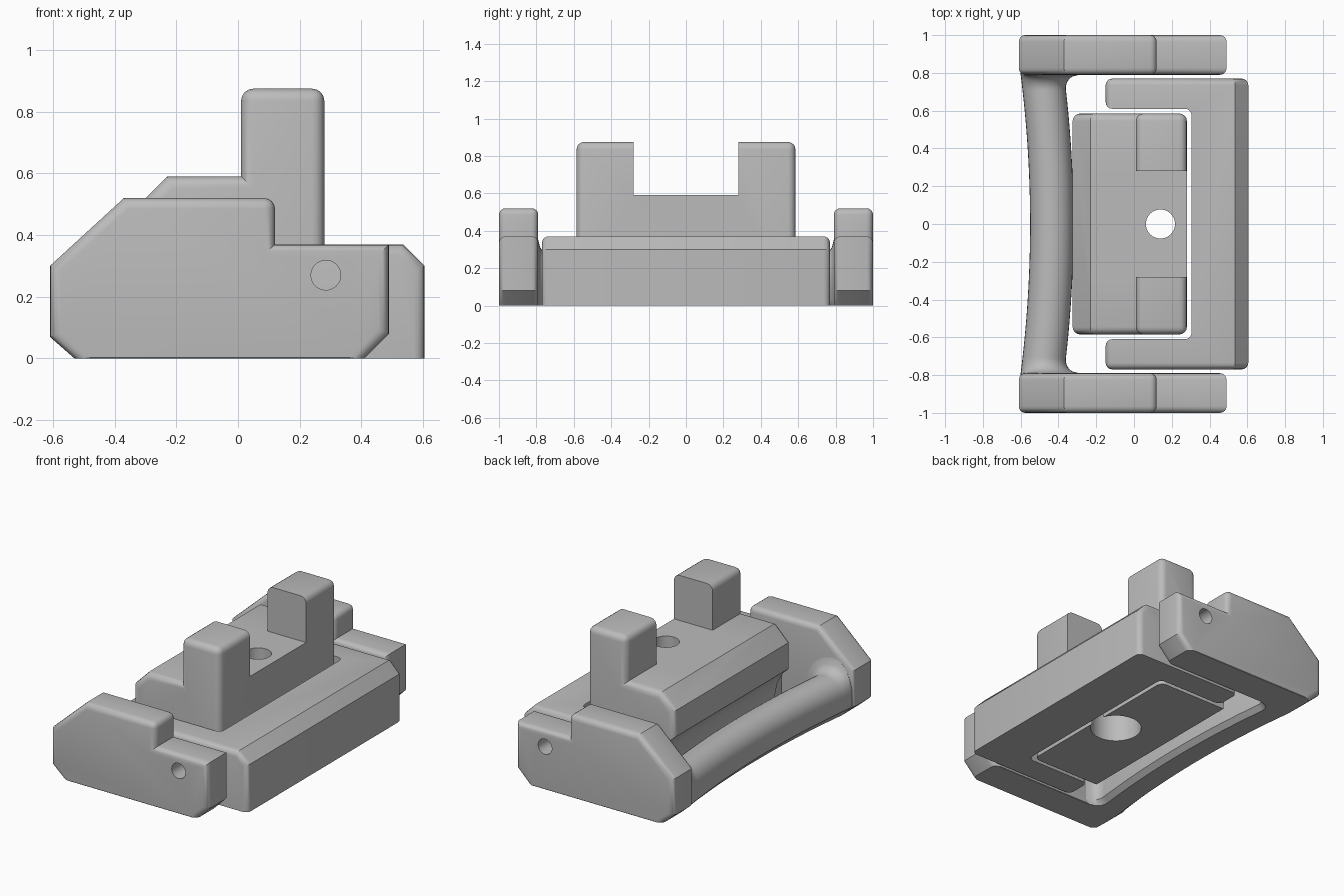
import bpy, bmesh
from math import cos, sin, pi, radians, sqrt

cube = bpy.data.objects.get("Cube")
if cube:
    bpy.data.objects.remove(cube)

grey = bpy.data.materials.new("plain grey")
grey.use_nodes = True
colour = (0.5, 0.5, 0.5, 1)
grey.diffuse_color = colour
grey.node_tree.nodes["Principled BSDF"].inputs["Base Color"].default_value = colour


def finish(name, bm):
    bmesh.ops.recalc_face_normals(bm, faces=bm.faces)
    mesh = bpy.data.meshes.new(name)
    bm.to_mesh(mesh)
    bm.free()
    ob = bpy.data.objects.new(name, mesh)
    bpy.context.collection.objects.link(ob)
    mesh.materials.append(grey)
    return ob


def activate(ob):
    bpy.ops.object.select_all(action='DESELECT')
    ob.select_set(True)
    bpy.context.view_layer.objects.active = ob


def smooth(ob):
    activate(ob)
    bpy.ops.object.shade_smooth_by_angle(angle=radians(32))


def prism(points, place, lo, hi):
    """Extrude an outline from lo to hi; place maps (u, v, depth) to xyz."""
    bm = bmesh.new()
    a = [bm.verts.new(place(u, v, lo)) for u, v in points]
    b = [bm.verts.new(place(u, v, hi)) for u, v in points]
    bm.faces.new(a)
    bm.faces.new(b)
    for i in range(len(a)):
        j = (i + 1) % len(a)
        bm.faces.new((a[i], a[j], b[j], b[i]))
    bmesh.ops.recalc_face_normals(bm, faces=bm.faces)
    return bm


def bevel(bm, rule, width, segments=4):
    edges = [e for e in bm.edges if rule(e.verts[0].co, e.verts[1].co)]
    bmesh.ops.bevel(bm, geom=edges, offset=width, segments=segments,
                    profile=0.5, affect='EDGES', clamp_overlap=True)


def cut(ob, cutter):
    activate(ob)
    mod = ob.modifiers.new("cut", 'BOOLEAN')
    mod.operation = 'DIFFERENCE'
    mod.solver = 'EXACT'
    mod.object = cutter
    bpy.ops.object.modifier_apply(modifier=mod.name)
    bpy.data.objects.remove(cutter)


def cylinder(radius, place, lo, hi):
    ring = [(radius * cos(2 * pi * i / 40), radius * sin(2 * pi * i / 40)) for i in range(40)]
    return finish("hole_cutter", prism(ring, place, lo, hi))


def near(a, b):
    return abs(a - b) < 0.001


def side(u, v, d):
    return (u, d, v)


def flat(u, v, d):
    return (u, v, d)


# End plates of the handle, with stepped tops and pivot holes
plate = [(-0.53, 0), (-0.61, 0.07), (-0.61, 0.3), (-0.37, 0.52), (0.12, 0.52),
         (0.12, 0.37), (0.49, 0.37), (0.49, 0.08), (0.41, 0)]
for name, s in (("front_end_plate", -1), ("back_end_plate", 1)):
    bm = prism(plate, side, s * 0.79, s)

    def plate_edges(a, b):
        if near(a.y, b.y):
            return max(a.z, b.z) > 0.01
        return near(a.x, 0.12) and near(a.z, 0.52)
    bevel(bm, plate_edges, 0.035)
    bevel(bm, lambda a, b: near(a.z, 0) and near(b.z, 0) and near(a.y, b.y), 0.015, 1)
    ob = finish(name, bm)
    cut(ob, cylinder(0.048, lambda u, v, d: (0.285 + u, s * d, 0.27 + v), 0.7, 1.1))
    smooth(ob)

# Curved grip bar, flaring where it meets the end plates
bm = bmesh.new()
stations = [-0.85 + 0.01 * i for i in range(18)]
stations += [-0.68 + 0.04 * i for i in range(1, 34)]
stations += [0.68 + 0.01 * i for i in range(18)]
rings = []
for y in stations:
    cx = -0.435 - 0.05 * min(abs(y) / 0.79, 1) ** 2
    t = min(max((abs(y) - 0.71) / 0.08, 0), 1)
    flare = 0.08 * (1 - sqrt(1 - t * t))
    ring = [(cx - 0.115, 0.07), (cx - 0.045, 0), (cx + 0.085 + flare, 0),
            (cx + 0.115 + flare, 0.03)]
    for k in range(17):
        c, n = cos(pi * k / 16), sin(pi * k / 16)
        ring.append((cx + 0.115 * c + flare * max(c, 0), 0.155 + (0.115 + flare) * n))
    rings.append([bm.verts.new((x, y, z)) for x, z in ring])
for a, b in zip(rings, rings[1:]):
    for i in range(len(a)):
        j = (i + 1) % len(a)
        bm.faces.new((a[i], a[j], b[j], b[i]))
bm.faces.new(rings[0])
bm.faces.new(rings[-1])
smooth(finish("grip_bar", bm))

# U-shaped bracket with a chamfered outer edge
outline = [(-0.15, -0.77), (0.605, -0.77), (0.605, 0.77), (-0.15, 0.77),
           (-0.15, 0.61), (0.305, 0.61), (0.305, -0.61), (-0.15, -0.61)]
bm = prism(outline, flat, 0, 0.37)
bevel(bm, lambda a, b: near(a.x, 0.605) and near(b.x, 0.605) and near(a.z, 0.37) and near(b.z, 0.37),
      0.07, 1)


def bracket_edges(a, b):
    upright = near(a.x, b.x) and near(a.y, b.y)
    outer = abs(a.y) > 0.7 and near(a.y, b.y) and min(a.z, b.z) > 0.2
    arm_end = near(a.x, -0.15) and near(b.x, -0.15) and min(a.z, b.z) > 0.2
    return upright or outer or arm_end


bevel(bm, bracket_edges, 0.035)
smooth(finish("bracket", bm))

# Centre block: rounded body with two posts and a finger groove
profile = [(0.28, 0), (0.28, 0.875), (0.01, 0.875), (0.01, 0.59), (-0.23, 0.59),
           (-0.325, 0.495), (-0.325, 0.33), (-0.27, 0.28), (-0.23, 0.21),
           (-0.21, 0.12), (-0.2, 0)]
bm = prism(profile, side, -0.585, 0.585)


def block_edges(a, b):
    if near(a.y, b.y):
        return min(a.z, b.z) > 0.3 or (near(a.x, 0.28) and near(b.x, 0.28))
    return near(a.z, 0.875)


bevel(bm, block_edges, 0.04)
block = finish("centre_block", bm)
notch = [(-0.5, 0.59), (0.5, 0.59), (0.5, 1), (-0.5, 1)]
cut(block, finish("notch_cutter", prism(notch, side, -0.28, 0.28)))


def bore(u, v, d):
    return (0.14 + u, v, d)


# Screw hole with a wide counterbore underneath
cut(block, cylinder(0.077, bore, -0.1, 0.8))
cut(block, cylinder(0.15, bore, -0.1, 0.35))
smooth(block)
